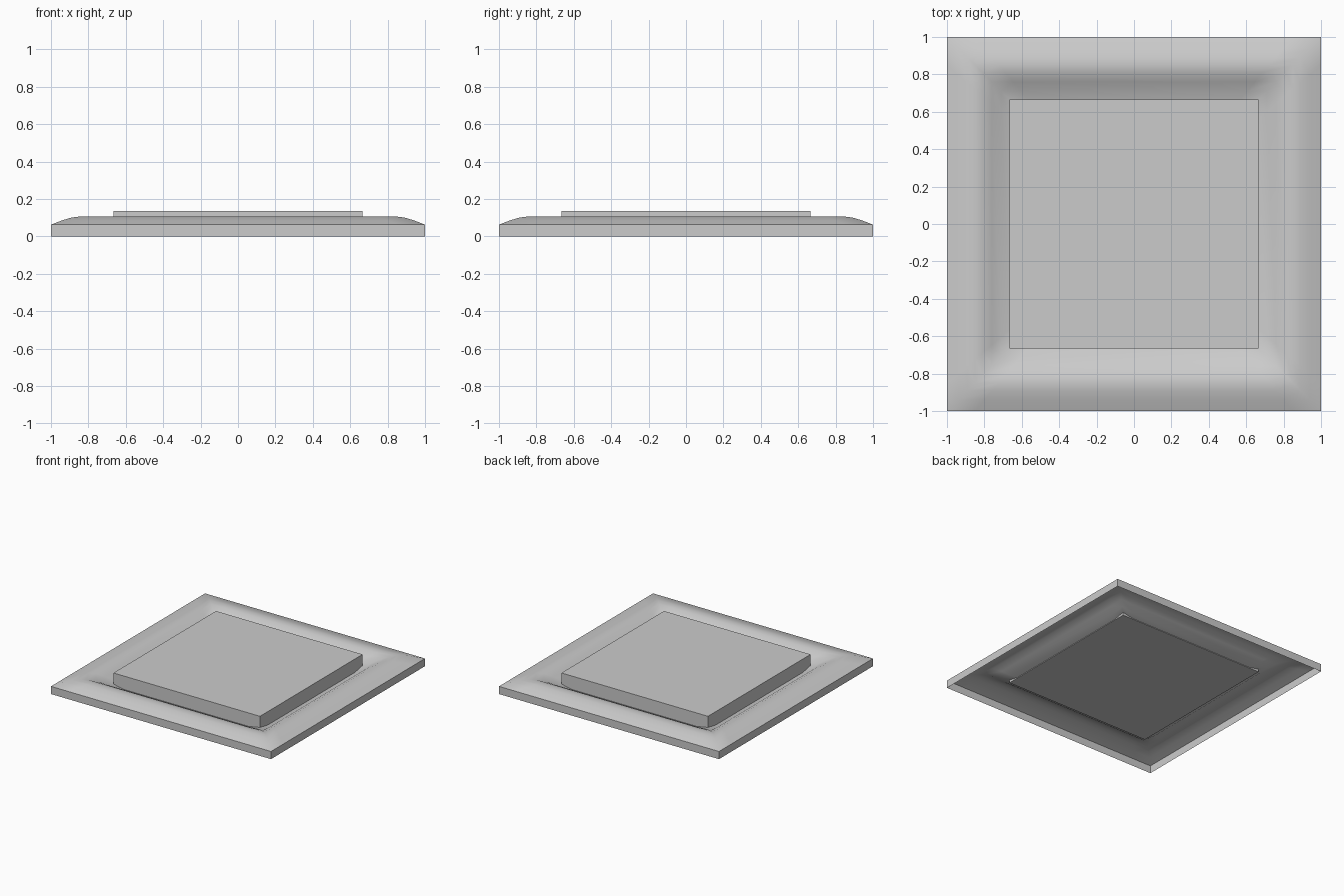
import bpy
import bmesh
import math

cube = bpy.data.objects.get("Cube")
if cube:
    bpy.data.objects.remove(cube, do_unlink=True)

grey = bpy.data.materials.new("light_grey")
grey.use_nodes = True
grey.diffuse_color = (0.6, 0.6, 0.6, 1)
grey.node_tree.nodes["Principled BSDF"].inputs["Base Color"].default_value = (0.6, 0.6, 0.6, 1)


def add_object(name, bm, smooth_angle=None):
    mesh = bpy.data.meshes.new(name)
    bm.to_mesh(mesh)
    bm.free()
    mesh.materials.append(grey)
    obj = bpy.data.objects.new(name, mesh)
    bpy.context.collection.objects.link(obj)
    if smooth_angle:
        bpy.ops.object.select_all(action="DESELECT")
        obj.select_set(True)
        bpy.context.view_layer.objects.active = obj
        bpy.ops.object.shade_smooth_by_angle(angle=math.radians(smooth_angle))
    return obj


def square_ring(bm, r, z, corner_lift):
    """Square loop of points, with extra points near each corner."""
    points = []
    for side in range(4):
        a = side * math.pi / 2
        for f in (-1, -0.85, 0.85):
            x, y = r, f * r
            lift = corner_lift if f == -1 else 0
            points.append(bm.verts.new((x * math.cos(a) - y * math.sin(a),
                                        x * math.sin(a) + y * math.cos(a), z + lift)))
    return points


# Frame: thin moulded sheet, outer skirt, raised rim, slope down to the panel
profile = [(1, 0), (1, 0.063), (0.94, 0.086), (0.89, 0.101), (0.85, 0.106),
           (0.81, 0.1), (0.76, 0.075), (0.71, 0.042), (0.664, 0.024)]
bm = bmesh.new()
rings = [square_ring(bm, r, z, max(0, 0.1 - z) * 0.25 if r < 0.85 else 0)
         for r, z in profile]
for outer, inner in zip(rings, rings[1:]):
    n = len(outer)
    for i in range(n):
        j = (i + 1) % n
        bm.faces.new((outer[i], outer[j], inner[j], inner[i]))
add_object("moulded_frame", bm, 60)

# Panel: flat square block in the middle
low, high, size = 0.02, 0.135, 1.332
bm = bmesh.new()
bmesh.ops.create_cube(bm, size=1)
bmesh.ops.scale(bm, vec=(size, size, high - low), verts=bm.verts)
bmesh.ops.translate(bm, vec=(0, 0, (low + high) / 2), verts=bm.verts)
add_object("raised_panel", bm)
